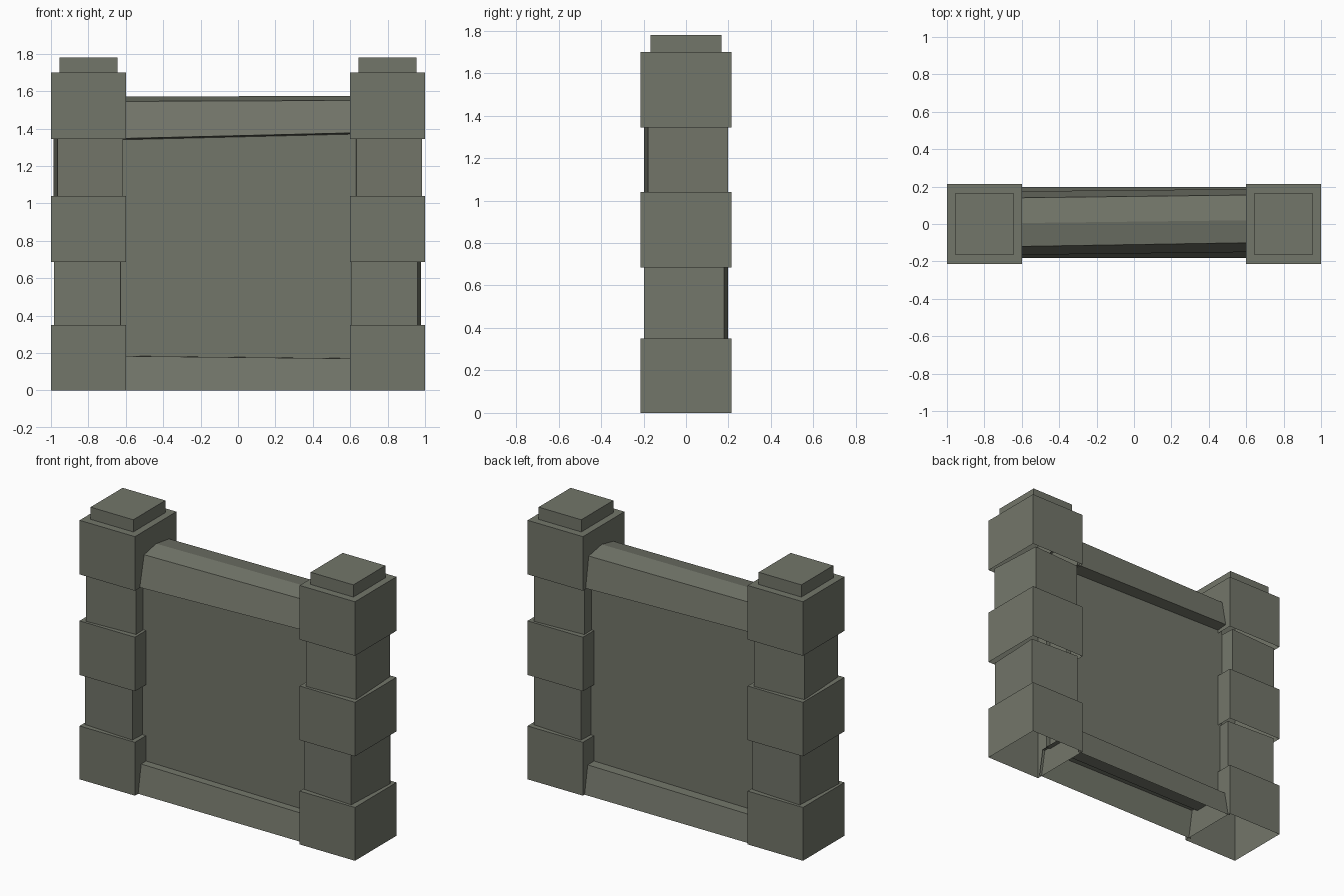
import bpy, bmesh, math
from mathutils import Matrix, Vector

if "Cube" in bpy.data.objects:
    bpy.data.objects.remove(bpy.data.objects["Cube"])

stone = bpy.data.materials.new("grey stone")
stone.diffuse_color = (0.171, 0.181, 0.144, 1)
stone.use_nodes = True
stone.node_tree.nodes["Principled BSDF"].inputs["Base Color"].default_value = stone.diffuse_color


def finish(bm, name):
    bmesh.ops.recalc_face_normals(bm, faces=bm.faces)
    me = bpy.data.meshes.new(name)
    bm.to_mesh(me)
    bm.free()
    me.materials.append(stone)
    ob = bpy.data.objects.new(name, me)
    bpy.context.collection.objects.link(ob)
    return ob


def block(bm, cx, sx, sy, z0, z1, yaw=0.0, top=True):
    """Box between two heights, open below, optionally turned and open above."""
    m = (Matrix.Translation((cx, 0, (z0 + z1) / 2)) @ Matrix.Rotation(yaw, 4, 'Z')
         @ Matrix.Diagonal((sx, sy, z1 - z0, 1)))
    vs = bmesh.ops.create_cube(bm, size=1, matrix=m)["verts"]
    faces = {f for v in vs for f in v.link_faces}
    for f in faces:
        f.normal_update()
    drop = [f for f in faces if f.normal.z < -.9 or (f.normal.z > .9 and not top)]
    bmesh.ops.delete(bm, geom=drop, context='FACES_ONLY')


# Posts: wide blocks with slightly turned narrow blocks between and a cap on top
def post(name, side, low_x, high_x):
    bm = bmesh.new()
    cx = side * 0.799
    block(bm, cx, 0.402, 0.43, 0.0, 0.35)
    block(bm, low_x, 0.355, 0.378, 0.35, 0.685, -0.05, top=False)
    block(bm, cx, 0.402, 0.43, 0.685, 1.04)
    block(bm, high_x, 0.352, 0.378, 1.04, 1.345, 0.053, top=False)
    block(bm, cx, 0.402, 0.43, 1.345, 1.70)
    block(bm, cx, 0.31, 0.332, 1.70, 1.78)
    return finish(bm, name)


post("left_post", -1, -0.797, -0.80)
post("right_post", 1, 0.793, 0.798)


# Beams between the posts: one (y, z) cross-section per end, joined by flat strips
def beam(name, left, right, half):
    bm = bmesh.new()
    a = [bm.verts.new((-half, y, z)) for y, z in left]
    b = [bm.verts.new((half, y, z)) for y, z in right]
    for i in range(len(a) - 1):
        bm.faces.new((a[i], b[i], b[i + 1], a[i + 1]))
    return finish(bm, name)


F, B = -0.10, 0.10   # front and back of the panel

beam("coping_rail",
     [(F, 1.340), (-.165, 1.347), (-.12, 1.545), (.005, 1.57), (.14, 1.55), (.175, 1.375), (B, 1.368)],
     [(F, 1.370), (-.15, 1.377), (-.10, 1.55), (.02, 1.575), (.155, 1.55), (.187, 1.35), (B, 1.343)], 0.615)
for name, pts in (("front_sill", ((-.182, 0), (-.15, .183), (-.15, .17), (F, .184), (F, .171))),
                  ("back_sill", ((.198, 0), (.165, .17), (.165, .183), (B, .171), (B, .184)))):
    o, l, r, il, ir = pts
    beam(name, [o, l, il], [o, r, ir], 0.615)
beam("wall_panel", [(F, 1.40), (F, .16), (B, .16), (B, 1.40)],
     [(F, 1.40), (F, .16), (B, .16), (B, 1.40)], 0.63)
